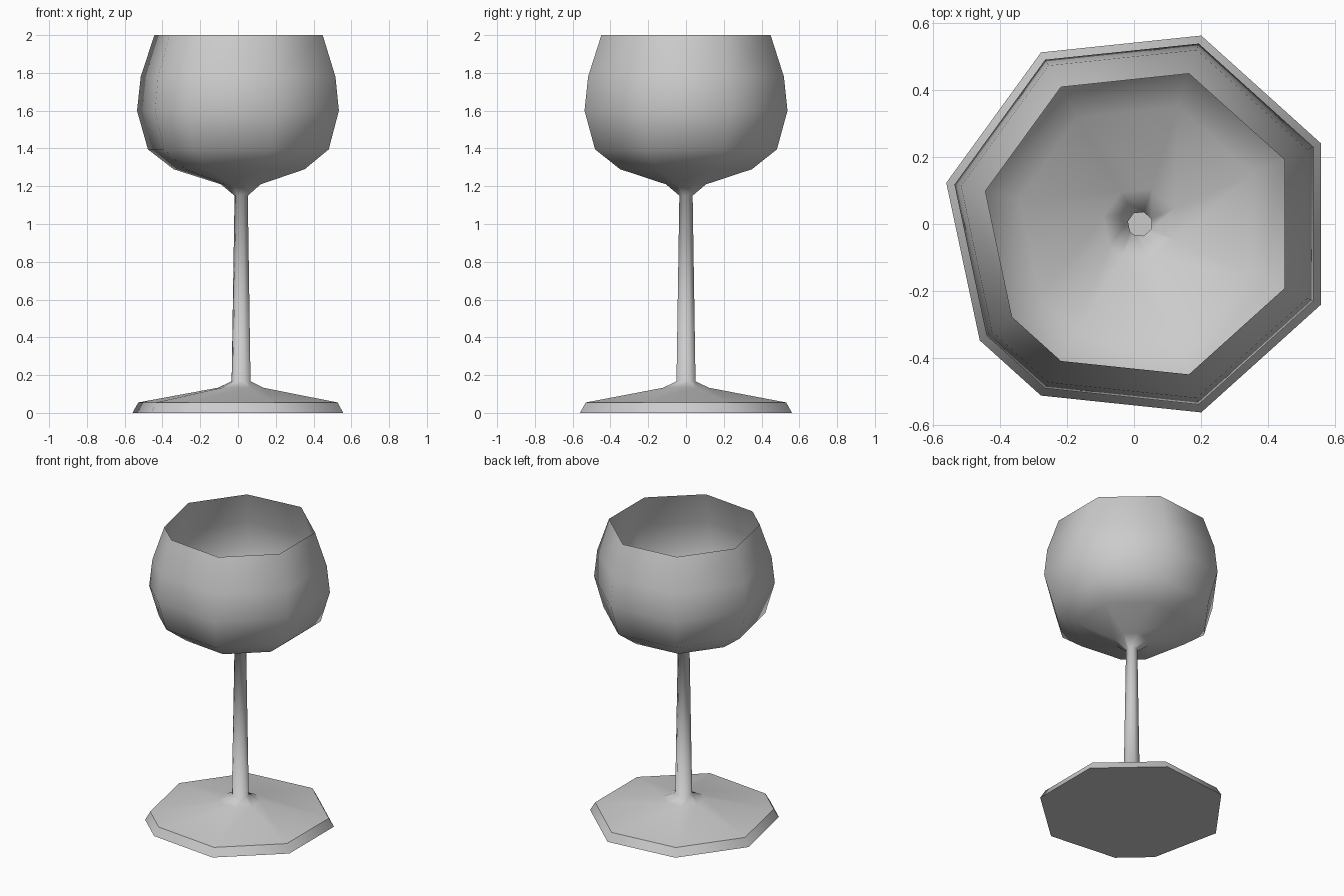
import bpy
import bmesh
from math import cos, sin, radians

cube = bpy.data.objects.get("Cube")
if cube:
    bpy.data.objects.remove(cube, do_unlink=True)

grey = bpy.data.materials.new("plain_grey")
grey.use_nodes = True
colour = (0.6, 0.6, 0.6, 1.0)
grey.diffuse_color = colour
grey.node_tree.nodes["Principled BSDF"].inputs["Base Color"].default_value = colour

# Eight uneven sides: seven wide steps and one half step
STEP = 48
ANGLES = [radians(24 + STEP * i) for i in range(5)]
ANGLES += [radians(240 + STEP * i) for i in range(3)]
CENTRE_X = 0.018


def lathe(name, profile, cap_bottom=False):
    """Turn a (radius, height) profile, listed from bottom to top."""
    bm = bmesh.new()
    rings = [[bm.verts.new((CENTRE_X + r * cos(a), r * sin(a), z)) for a in ANGLES]
             for r, z in profile]
    count = len(ANGLES)
    for low, high in zip(rings, rings[1:]):
        for i in range(count):
            j = (i + 1) % count
            bm.faces.new((low[i], low[j], high[j], high[i])).smooth = True
    if cap_bottom:
        cap = bm.faces.new(rings[0][::-1])
        for edge in cap.edges:
            edge.smooth = False
    mesh = bpy.data.meshes.new(name)
    bm.to_mesh(mesh)
    bm.free()
    mesh.materials.append(grey)
    obj = bpy.data.objects.new(name, mesh)
    bpy.context.collection.objects.link(obj)
    return obj


# Bevelled rim and flat underside of the foot
lathe("foot_rim", [(0.59, 0), (0.558, 0.055)], cap_bottom=True)

# Foot top, hollow stem and thin open bowl in one smooth surface
lathe("bowl_stem_and_foot", [
    (0.558, 0.055), (0.128, 0.133), (0.053, 0.167),   # foot top
    (0.037, 1.15),                                    # stem
    (0.111, 1.21), (0.367, 1.29), (0.506, 1.395),     # bowl base
    (0.565, 1.6), (0.545, 1.78), (0.471, 2.0),        # bowl wall
])
